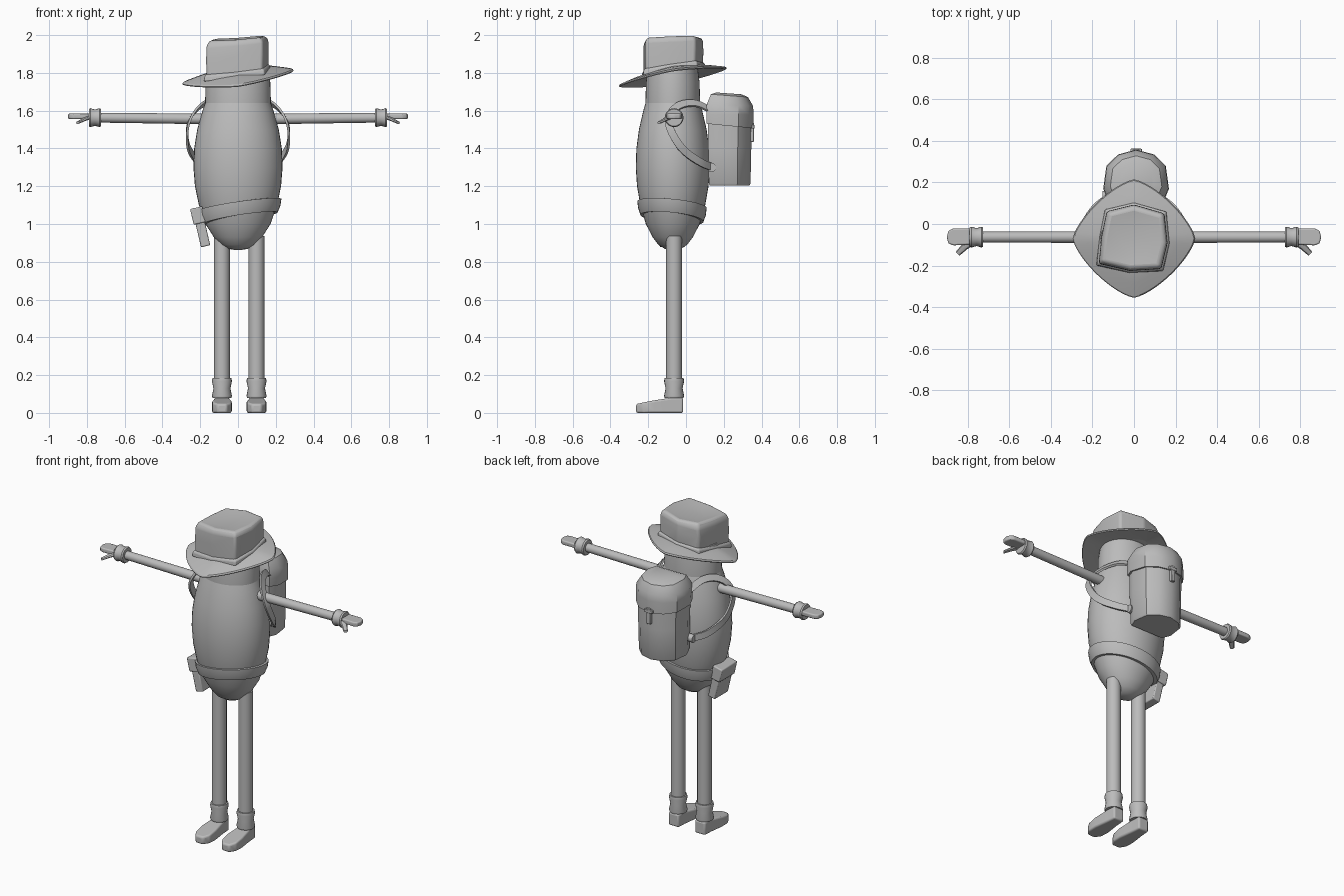
import bpy, bmesh, math
from mathutils import Vector, Matrix

cube = bpy.data.objects.get("Cube")
if cube:
    bpy.data.objects.remove(cube, do_unlink=True)

grey = bpy.data.materials.new("plain_grey")
grey.use_nodes = True
GREY = (0.5, 0.5, 0.5, 1)
grey.diffuse_color = GREY
grey.node_tree.nodes["Principled BSDF"].inputs["Base Color"].default_value = GREY


def loft(name, rings, bevel=0, segs=3, closed=False):
    """Skin a list of equal-length point rings, capping both ends."""
    bm = bmesh.new()
    rows = [[bm.verts.new(p) for p in ring] for ring in rings]
    n = len(rows[0])
    pairs = list(zip(rows, rows[1:]))
    if closed:
        pairs.append((rows[-1], rows[0]))
    else:
        bm.faces.new(rows[0])
        bm.faces.new(rows[-1])
    for a, b in pairs:
        for i in range(n):
            j = (i + 1) % n
            bm.faces.new((a[i], a[j], b[j], b[i]))
    bmesh.ops.recalc_face_normals(bm, faces=bm.faces)
    mesh = bpy.data.meshes.new(name)
    bm.to_mesh(mesh)
    bm.free()
    ob = bpy.data.objects.new(name, mesh)
    bpy.context.collection.objects.link(ob)
    mesh.materials.append(grey)
    bpy.context.view_layer.objects.active = ob
    for o in bpy.context.selected_objects:
        o.select_set(False)
    ob.select_set(True)
    bpy.ops.object.shade_smooth_by_angle(angle=math.radians(32))
    if bevel:
        mod = ob.modifiers.new("soft_edges", 'BEVEL')
        mod.width, mod.segments, mod.angle_limit = bevel, segs, math.radians(25)
    return ob


def circle(n):
    return [(math.cos(2 * math.pi * i / n), math.sin(2 * math.pi * i / n)) for i in range(n)]


def scaled(outline, k, centre):
    cx, cy = centre
    return [(cx + (x - cx) * k, cy + (y - cy) * k) for x, y in outline]


def upright(name, x, y, profile, squash=1, n=32):
    """Vertical turned part from (z, radius) pairs."""
    return loft(name, [[(x + r * c, y + r * squash * s, z) for c, s in circle(n)]
                       for z, r in profile])


def sideways(name, side, y, profile, n=20):
    """Horizontal turned part from (x, z, radius) triples."""
    return loft(name, [[(side * x, y + r * c, z + r * s) for c, s in circle(n)]
                       for x, z, r in profile])


def box(name, size, location, rotation=0, bevel=0.006):
    turn = Matrix.Translation(location) @ Matrix.Rotation(rotation, 4, 'Y')
    corners = [(-1, -1), (1, -1), (1, 1), (-1, 1)]
    return loft(name, [[turn @ Vector((x * size[0] / 2, y * size[1] / 2, z * size[2] / 2))
                        for x, y in corners] for z in (-1, 1)], bevel, 2)


def smooth_path(points, steps=4):
    pts = [Vector(p) for p in points]
    pts = [2 * pts[0] - pts[1]] + pts + [2 * pts[-1] - pts[-2]]
    out = []
    for a, b, c, d in zip(pts, pts[1:], pts[2:], pts[3:]):
        for k in range(steps):
            t = k / steps
            out.append(0.5 * (2 * b + (c - a) * t + (2 * a - 5 * b + 4 * c - d) * t**2
                              + (3 * b - a - 3 * c + d) * t**3))
    return out + [pts[-2]]


# Body and head
BODY_Y, SQUASH = -0.07, 0.83
upright("body", 0, BODY_Y, [(0.862, 0.015), (0.868, 0.05), (0.89, 0.092), (0.93, 0.128),
        (1.0, 0.172), (1.1, 0.207), (1.2, 0.228), (1.3, 0.236), (1.4, 0.232),
        (1.5, 0.216), (1.6, 0.188), (1.652, 0.17)], SQUASH, 40)
upright("head", 0, BODY_Y, [(1.64, 0.174), (1.652, 0.174), (1.75, 0.171), (1.82, 0.16),
        (1.86, 0.12), (1.88, 0.04)], SQUASH, 40)

# Slanted belt
belt = []
for c, s in circle(40):
    x, y = 0.2 * c, 0.165 * s
    mid = 1.065 + 0.16 * x - 0.11 * y
    section = []
    for dz, gap in ((-0.036, -0.01), (-0.036, 0.012), (0, 0.017), (0.036, 0.012), (0.036, -0.01)):
        r = 0.203 + (mid + dz - 1.08) * 0.28 + gap
        section.append((r * c, BODY_Y + r * SQUASH * s, mid + dz))
    belt.append(section)
loft("belt", belt, closed=True)

# Belt pouch with flap
box("pouch", (0.05, 0.135, 0.19), (-0.193, -0.072, 0.975), -0.23)
box("pouch_flap", (0.066, 0.155, 0.085), (-0.212, -0.072, 1.045), -0.23)

# Legs, ankle cuffs and shoes
shoe_half = [(0.035, -0.015), (0.04, -0.08), (0.052, -0.17), (0.05, -0.225), (0.025, -0.264)]
shoe = shoe_half + [(-x, y) for x, y in reversed(shoe_half)]
for label, x in (("right", -0.085), ("left", 0.098)):
    upright(label + "_leg", x, -0.063, [(0.08, 0.042), (0.937, 0.042)], n=20)
    upright(label + "_ankle_cuff", x, -0.063, [(0.08, 0.05), (0.09, 0.053), (0.13, 0.045),
            (0.168, 0.053), (0.185, 0.05)], n=20)
    loft(label + "_shoe", [[(x + px, y, 0) for px, y in shoe],
         [(x + px, y, min(0.08, 0.047 + 0.2 * (y + 0.265))) for px, y in shoe]], 0.01)

# Arms, wrist cuffs, hands, thumbs and straps
ARM_Y = -0.063
palm = [(0.78, -0.035), (0.87, -0.04), (0.893, -0.03), (0.9, 0), (0.893, 0.03),
        (0.87, 0.042), (0.78, 0.042)]
strap_path = [(0.12, 0.14, 1.60), (0.15, 0.05, 1.638), (0.19, -0.03, 1.63), (0.235, -0.08, 1.585),
              (0.265, -0.088, 1.52), (0.268, -0.05, 1.44), (0.25, 0.0, 1.38),
              (0.20, 0.08, 1.325), (0.13, 0.14, 1.30)]
for label, s in (("right", -1), ("left", 1)):
    sideways(label + "_arm", s, ARM_Y, [(0.16, 1.556, 0.028), (0.74, 1.563, 0.026)])
    sideways(label + "_wrist_cuff", s, ARM_Y, [(0.725, 1.563, 0.045), (0.733, 1.563, 0.05),
             (0.757, 1.563, 0.043), (0.782, 1.563, 0.05), (0.79, 1.563, 0.045)])
    loft(label + "_hand", [[(s * x, ARM_Y + y, z) for x, y in palm]
                           for z in (1.556, 1.584)], 0.007)
    thumb = [(0.782, -0.085, 1.566, 0.015), (0.815, -0.11, 1.553, 0.012),
             (0.848, -0.143, 1.536, 0.009)]
    loft(label + "_thumb", [[(s * (x + r * c), y + r * c, z + 0.8 * r * q)
                             for c, q in circle(8)] for x, y, z, r in thumb])
    path = smooth_path(strap_path)
    rings = []
    for i, p in enumerate(path):
        tangent = (path[min(i + 1, len(path) - 1)] - path[max(i - 1, 0)]).normalized()
        out = p - Vector((0, BODY_Y, min(p.z, 1.5)))
        out = (out - out.project(tangent)).normalized()
        wide = tangent.cross(out)
        rings.append([p + wide * a * 0.02 + out * b * 0.006
                      for a, b in ((-1, -1), (1, -1), (1, 1), (-1, 1))])
    loft(label + "_shoulder_strap", [[(s * v.x, v.y, v.z) for v in r] for r in rings])
    sideways(label + "_strap_button", s, 0.135, [(0.1, 1.3, 0.024), (0.152, 1.3, 0.024)], 12)

# Backpack with lid and clasp
pack_half = [(0.0, 0.135), (0.09, 0.05), (0.143, -0.01 + 0.05 - 0.04), (0.155, -0.05), (0.13, -0.11)]
pack_half[1:3] = [(0.085, 0.112), (0.14, 0.058)]
pack = pack_half + [(-x, y) for x, y in reversed(pack_half[1:])]


def pack_ring(scale, z, slope=0):
    return [(0.01 + x * scale, 0.22 + y * scale, z + slope * y) for x, y in pack]


loft("backpack", [pack_ring(0.86, 1.205), pack_ring(0.9, 1.215), pack_ring(0.93, 1.4),
                  pack_ring(0.94, 1.56)])
loft("backpack_lid", [pack_ring(0.94, 1.521, -0.1), pack_ring(1.01, 1.52, -0.1),
                      pack_ring(1.02, 1.58), pack_ring(1.0, 1.63, -0.04),
                      pack_ring(0.8, 1.68, -0.06), pack_ring(0.55, 1.692, -0.04)])
box("clasp_strap", (0.026, 0.02, 0.1), (0.01, 0.35, 1.485), 0, 0.003)
box("clasp_bar", (0.055, 0.02, 0.02), (0.01, 0.352, 1.515), 0, 0.003)

# Hat brim: drooping rounded diamond, tilted
HAT = (0, -0.07)


def brim_ring(k, lift):
    ring = []
    for c, s in circle(64):
        r = (abs(c) ** 1.38 + abs(s) ** 1.38) ** (-1 / 1.38)
        x, y = 0.295 * r * c * k, 0.285 * r * s * k
        ring.append((x, HAT[1] + y, 1.818 + 0.12 * x + 0.165 * y - 0.04 * k * k + lift))
    return ring


loft("hat_brim", [brim_ring(0.45, -0.012), brim_ring(0.75, -0.01), brim_ring(0.99, -0.006),
                  brim_ring(1, 0), brim_ring(0.98, 0.006), brim_ring(0.75, 0.008),
                  brim_ring(0.45, 0.012)])

# Hat crown and band
crown = [(-0.168, -0.19), (-0.02, -0.224), (0.13, -0.215), (0.16, -0.09), (0.145, 0.05),
         (0.0, 0.092), (-0.13, 0.06), (-0.155, -0.06)]


def crown_ring(k, z, tilt_x, tilt_y, sag=0):
    return [(x, y, z + tilt_x * x + tilt_y * (y - HAT[1]) - sag * (1 - min(1, abs(x) / 0.1)))
            for x, y in scaled(crown, k, HAT)]


loft("hat_crown", [crown_ring(1.0, 1.80, 0.12, 0.15), crown_ring(1.01, 1.9, 0.11, 0.1),
                   crown_ring(1.0, 1.962, 0.1, 0.04), crown_ring(0.9, 1.986, 0.07, 0.04, 0.004),
                   crown_ring(0.5, 1.978, 0.07, 0.04, 0.006)], 0.012)
loft("hat_band", [crown_ring(1.08, 1.795, 0.12, 0.15), crown_ring(1.06, 1.822, 0.12, 0.15),
                  crown_ring(0.98, 1.832, 0.12, 0.15)], 0.006)
